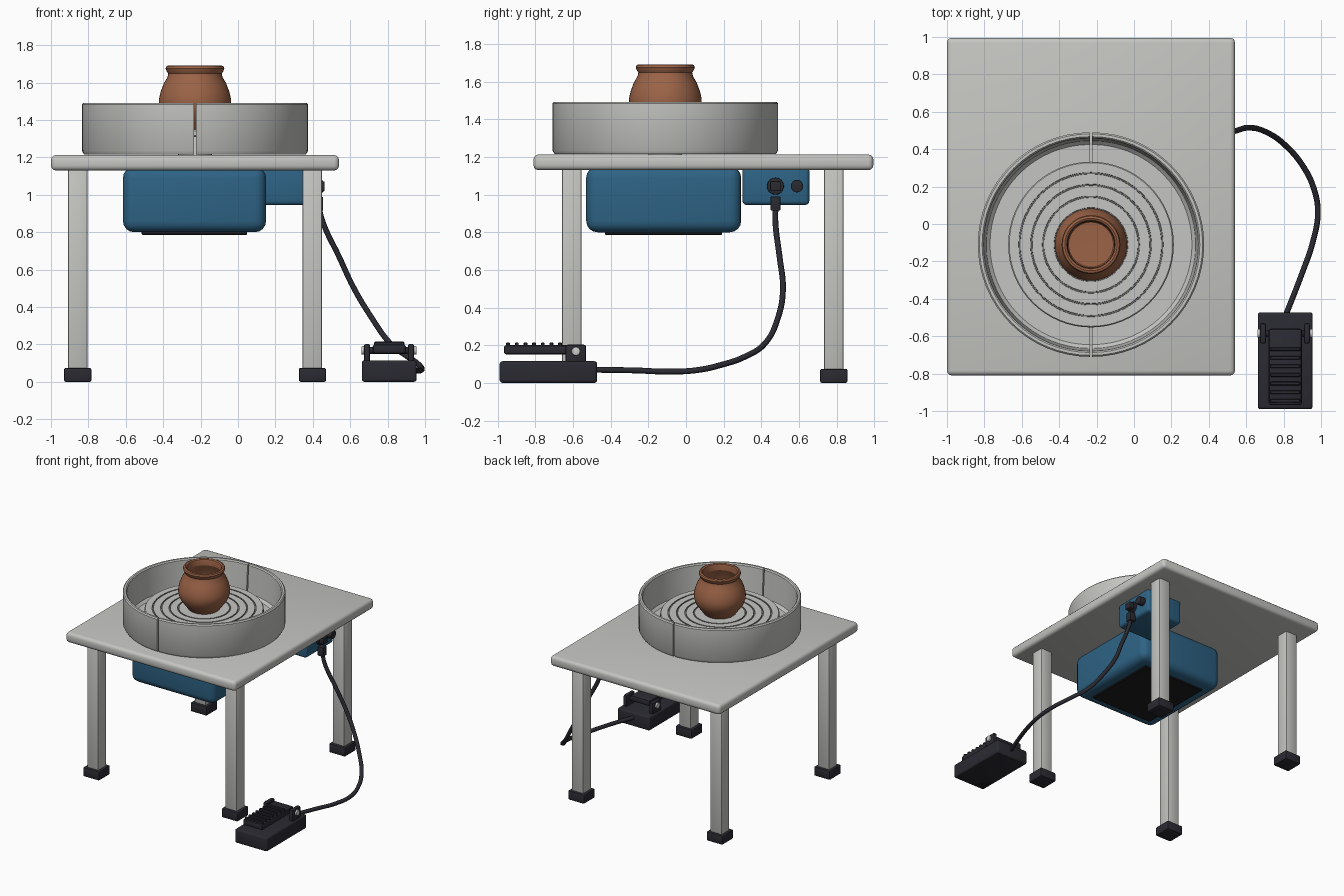
import bpy, bmesh, math
from mathutils import Matrix, Vector

if "Cube" in bpy.data.objects:
    bpy.data.objects.remove(bpy.data.objects["Cube"])


def material(name, rgb):
    m = bpy.data.materials.new(name)
    m.diffuse_color = (*rgb, 1)
    m.use_nodes = True
    m.node_tree.nodes["Principled BSDF"].inputs["Base Color"].default_value = m.diffuse_color
    return m


GREY = material("light grey", (0.56, 0.56, 0.54))
BLUE = material("motor blue", (0.027, 0.125, 0.235))
DARK = material("dark rubber", (0.023, 0.023, 0.032))
BLACK = material("black", (0.012, 0.012, 0.014))
CLAY = material("clay", (0.33, 0.125, 0.062))
STEEL = material("bolt steel", (0.62, 0.62, 0.62))
GROOVE = material("groove grey", (0.16, 0.16, 0.16))
CX, CY = -0.23, -0.11  # wheel axis


def finish(bm, name, mats, angle=35):
    bmesh.ops.recalc_face_normals(bm, faces=bm.faces)
    me = bpy.data.meshes.new(name)
    bm.to_mesh(me)
    bm.free()
    ob = bpy.data.objects.new(name, me)
    bpy.context.collection.objects.link(ob)
    for m in mats:
        me.materials.append(m)
    bpy.ops.object.select_all(action='DESELECT')
    ob.select_set(True)
    bpy.context.view_layer.objects.active = ob
    bpy.ops.object.shade_smooth_by_angle(angle=math.radians(angle))
    return ob


def box(name, x, y, z, mat, bevel=0.0, segs=3):
    """Rounded box from (min, max) ranges."""
    bm = bmesh.new()
    bmesh.ops.create_cube(bm, size=1)
    for v in bm.verts:
        v.co = [r[0] + (c + 0.5) * (r[1] - r[0]) for r, c in zip((x, y, z), v.co)]
    if bevel:
        bmesh.ops.bevel(bm, geom=bm.edges[:], offset=bevel, segments=segs,
                        profile=0.5, affect='EDGES')
    return finish(bm, name, [mat])


def rod(name, x, y, z, r, mat, bevel=0.0, n=24):
    """Cylinder along x, x is a (min, max) range."""
    bm = bmesh.new()
    mtx = Matrix.Translation((sum(x) / 2, y, z)) @ Matrix.Rotation(math.pi / 2, 4, 'Y')
    bmesh.ops.create_cone(bm, cap_ends=True, segments=n, radius1=r, radius2=r,
                          depth=x[1] - x[0], matrix=mtx)
    if bevel:
        rim = [e for e in bm.edges if abs(e.verts[0].co.x - e.verts[1].co.x) < 1e-5]
        bmesh.ops.bevel(bm, geom=rim, offset=bevel, segments=2, profile=0.5, affect='EDGES')
    return finish(bm, name, [mat])


def lathe(name, profile, mats, n=64, rule=None, angle=35):
    """Turn an (r, z) profile, both ends on the axis, about the wheel axis."""
    bm = bmesh.new()
    vs = [bm.verts.new((r, 0, z)) for r, z in profile]
    es = [bm.edges.new(p) for p in zip(vs, vs[1:])]
    bmesh.ops.spin(bm, geom=vs + es, axis=(0, 0, 1), cent=(0, 0, 0),
                   angle=math.tau, steps=n, use_merge=False)
    bmesh.ops.remove_doubles(bm, verts=bm.verts[:], dist=1e-5)
    if rule:
        for f in bm.faces:
            f.material_index = rule(f.calc_center_median())
    bmesh.ops.translate(bm, verts=bm.verts, vec=(CX, CY, 0))
    return finish(bm, name, mats, angle)


# Table: top, legs, rubber feet
box("table_top", (-1, 0.54), (-0.81, 0.995), (1.13, 1.213), GREY, 0.026)
for lx in (-0.857, 0.398):
    for ly in (-0.607, 0.785):
        side = ("left" if lx < 0 else "right") + ("_front" if ly < 0 else "_back")
        box("leg_" + side, (lx - 0.052, lx + 0.052), (ly - 0.052, ly + 0.052),
            (0.03, 1.14), GREY, 0.008, 2)
        box("foot_" + side, (lx - 0.073, lx + 0.073), (ly - 0.073, ly + 0.073),
            (0, 0.075), DARK, 0.01, 2)

# Splash pan: two half rings with a thin seam between them
pan = [(0.1, 1.215), (0.588, 1.215), (0.6, 1.235), (0.6, 1.483), (0.592, 1.492),
       (0.577, 1.492), (0.569, 1.483), (0.555, 1.26), (0.535, 1.24), (0.1, 1.24)]
for sx in (-1, 1):
    bm = bmesh.new()
    face = bm.faces.new([bm.verts.new((0, r, z)) for r, z in pan])
    res = bmesh.ops.spin(bm, geom=[face, *face.verts, *face.edges], axis=(0, 0, 1),
                         cent=(0, 0, 0), angle=math.pi, steps=32)
    if not any(f is face for f in bm.faces):
        bm.faces.new([v for v in face.verts])
    left = min(v.co.x for v in bm.verts) < -0.1
    for v in bm.verts:
        v.co.x = sx * (abs(v.co.x) + 0.005) + CX
        v.co.y += CY
    finish(bm, "pan_half_" + ("left" if sx < 0 else "right"), [GREY])

# Wheel head with concentric grooves, on a shaft
top = 1.35
prof = [(0, 1.31), (0.43, 1.31), (0.443, 1.318), (0.443, top - 0.008), (0.437, top)]
for r in (0.382, 0.319, 0.256, 0.193):
    prof += [(r + 0.005, top), (r + 0.004, top - 0.006), (r - 0.004, top - 0.006), (r - 0.005, top)]
prof += [(0, top)]
lathe("wheel_head", prof, [GREY, GROOVE],
      rule=lambda c: int(top - 0.007 < c.z < top - 0.001 and c.xy.length < 0.42))
lathe("wheel_shaft", [(0, 1.2), (0.09, 1.2), (0.09, 1.315), (0, 1.315)], [STEEL], 32)

# Clay pot
pot = [(0, 1.35), (0.115, 1.35), (0.125, 1.36), (0.15, 1.395), (0.178, 1.435),
       (0.192, 1.475), (0.193, 1.51), (0.184, 1.55), (0.167, 1.595), (0.147, 1.63),
       (0.143, 1.648), (0.152, 1.662), (0.157, 1.676), (0.152, 1.688), (0.14, 1.692),
       (0.13, 1.686), (0.126, 1.67), (0.124, 1.64), (0.145, 1.595), (0.168, 1.53),
       (0.17, 1.48), (0.15, 1.42), (0.12, 1.38), (0, 1.375)]
lathe("clay_pot", pot, [CLAY], 40, angle=20)

# Motor housing, its base plate and the control box
box("motor_housing", (-0.615, 0.15), (-0.53, 0.293), (0.8, 1.15), BLUE, 0.06, 4)
box("motor_base_plate", (-0.515, 0.048), (-0.43, 0.192), (0.785, 0.82), BLACK, 0.005, 1)
box("control_box", (0.08, 0.408), (0.3, 0.655), (0.945, 1.148), BLUE, 0.022)

# Socket, plug and knob on the control box
rod("socket", (0.4, 0.425), 0.475, 1.045, 0.045, DARK, 0.004)
box("plug_head", (0.42, 0.463), (0.447, 0.503), (1.018, 1.072), DARK, 0.006, 2)
box("plug_body", (0.405, 0.455), (0.449, 0.502), (0.915, 0.99), DARK, 0.006, 2)
rod("speed_knob", (0.4, 0.455), 0.59, 1.045, 0.033, DARK, 0.005)

# Cable: smooth curve turned into a mesh tube
path = [(0.43, 0.475, 0.94), (0.455, 0.475, 0.85), (0.54, 0.497, 0.67), (0.62, 0.515, 0.5),
        (0.71, 0.49, 0.35), (0.81, 0.42, 0.21), (0.9, 0.315, 0.14), (0.963, 0.185, 0.095),
        (0.983, 0.06, 0.068), (0.955, -0.1, 0.06), (0.9, -0.26, 0.066), (0.81, -0.49, 0.07)]
cu = bpy.data.curves.new("cable", 'CURVE')
cu.dimensions = '3D'
cu.bevel_depth = 0.0155
cu.bevel_resolution = 3
cu.resolution_u = 6
sp = cu.splines.new('BEZIER')
sp.bezier_points.add(len(path) - 1)
for p, co in zip(sp.bezier_points, path):
    p.co = co
    p.handle_left_type = p.handle_right_type = 'AUTO'
cu.materials.append(DARK)
bpy.context.collection.objects.link(bpy.data.objects.new("cable", cu))

# Foot pedal: base, treadle, ridges, hinge brackets and bolts
box("pedal_base", (0.662, 0.955), (-0.99, -0.472), (0, 0.115), DARK, 0.015)
box("pedal_underside", (0.675, 0.942), (-0.977, -0.485), (0, 0.004), BLACK)
box("pedal_treadle", (0.72, 0.897), (-0.968, -0.56), (0.152, 0.2), DARK, 0.012, 2)
for i in range(7):
    y = -0.945 + i * 0.046
    box(f"treadle_ridge_{i + 1}", (0.728, 0.889), (y - 0.01, y + 0.01), (0.19, 0.215), DARK, 0.004, 1)
rod("hinge_axle", (0.68, 0.935), -0.585, 0.168, 0.018, DARK, n=16)
for x, s in ((0.69, -1), (0.925, 1)):
    side = "left" if s < 0 else "right"
    box("hinge_bracket_" + side, (x - 0.017, x + 0.017), (-0.64, -0.53), (0.1, 0.203), DARK, 0.012, 2)
    rod("hinge_bolt_" + side, tuple(sorted((x, x + s * 0.03))), -0.585, 0.168, 0.023, STEEL, 0.004, 16)
